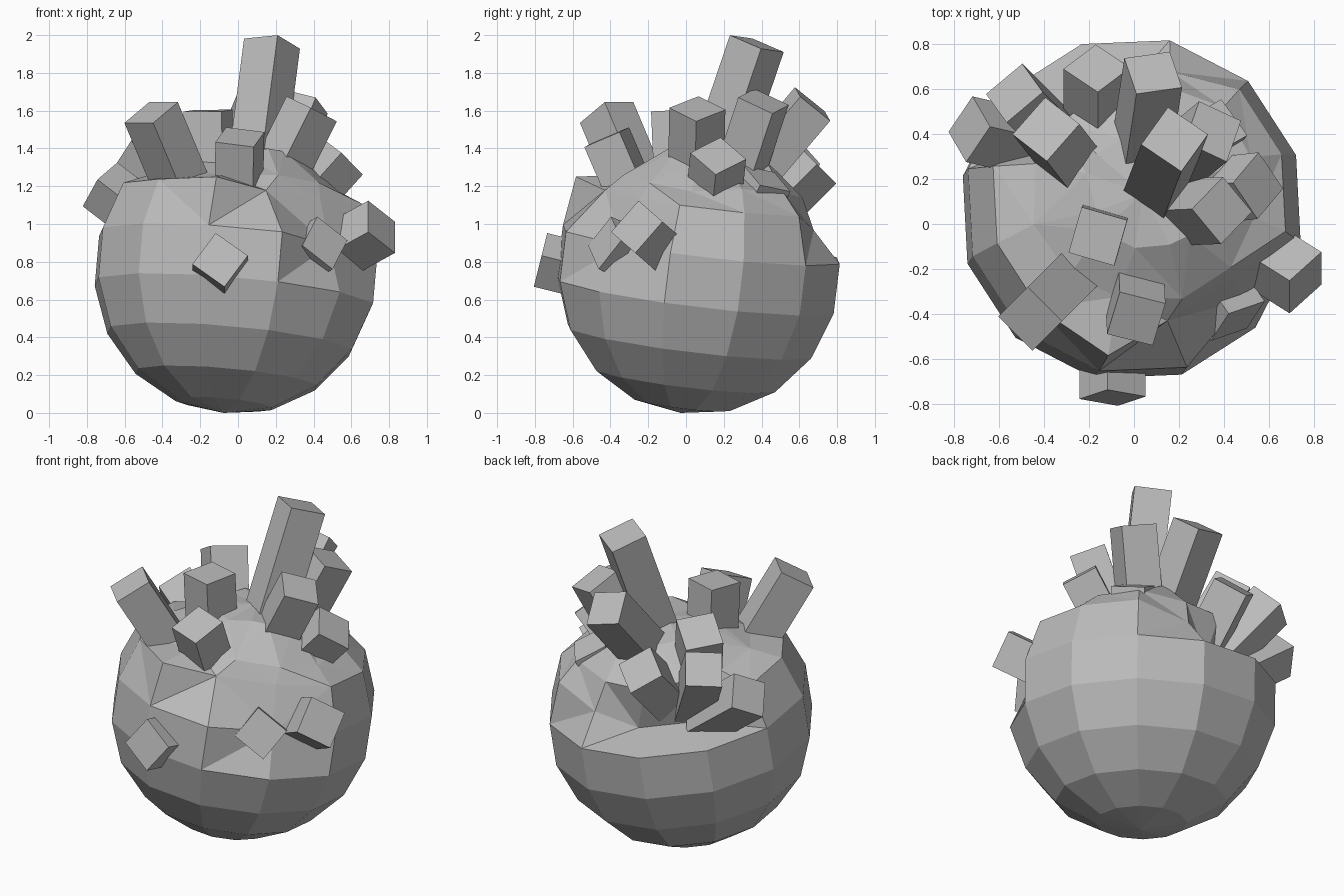
import bpy, bmesh, math, random
from mathutils import Vector, Matrix

if "Cube" in bpy.data.objects:
    bpy.data.objects.remove(bpy.data.objects["Cube"], do_unlink=True)

random.seed(4)
CORE = Vector((-0.01, 0.065, 0.72))

stone = bpy.data.materials.new("stone_grey")
stone.use_nodes = True
grey = (0.5, 0.5, 0.5, 1)
stone.diffuse_color = grey
stone.node_tree.nodes["Principled BSDF"].inputs["Base Color"].default_value = grey

# Dents and bulges on the flanks: direction, reach as a cosine, shift
DENTS = [
    ((-0.47, 0.73, 0.5), 0.94, (0.12, -0.18, -0.2)),    # ledge at the back right
    ((0.18, 0.85, 0.5), 0.98, (0, -0.08, -0.08)),       # sunken back shoulder
    ((0.6, -0.65, 0.42), 0.89, (-0.08, 0.09, -0.02)),   # hollow at the front left
    ((-0.18, -0.85, 0.5), 0.98, (0, -0.05, 0.02)),      # ridge at the front
]


def finish(bm, name):
    """Turn a bmesh into a flat shaded grey object."""
    bmesh.ops.recalc_face_normals(bm, faces=bm.faces[:])
    mesh = bpy.data.meshes.new(name)
    bm.to_mesh(mesh)
    bm.free()
    mesh.materials.append(stone)
    obj = bpy.data.objects.new(name, mesh)
    bpy.context.collection.objects.link(obj)
    return obj


def make_boulder():
    """Tilted low-poly ball with a flattened, dented crown."""
    bm = bmesh.new()
    bmesh.ops.create_uvsphere(bm, u_segments=12, v_segments=9, radius=1)
    tilt = Matrix.Rotation(math.radians(-7), 3, "X") @ Matrix.Rotation(math.radians(5), 3, "Y")
    turn = Matrix.Rotation(math.radians(18), 3, "Z")
    for v in bm.verts:
        n = turn @ v.co
        p = tilt @ n * 0.768
        if n.z > 0.65:
            # crown: press the upper rings down and roughen them
            p.z -= 0.12
            p += Vector([random.uniform(-0.03, 0.03) for _ in range(3)])
        elif n.z > 0.1:
            for direction, reach, shift in DENTS:
                if n.dot(Vector(direction).normalized()) > reach:
                    p += Vector(shift)
        v.co = p + CORE
    crown = [f for f in bm.faces if f.calc_center_median().z > 0.75]
    bmesh.ops.triangulate(bm, faces=crown)
    lowest = min(v.co.z for v in bm.verts)
    bmesh.ops.translate(bm, verts=bm.verts[:], vec=(0, 0, -lowest))
    finish(bm, "boulder")


def make_block(name, tip, axis, heading, width=0.21):
    """Square block whose outer face is centred on tip; its root is buried in the boulder."""
    tip, axis = Vector(tip), Vector(axis)
    c, s = math.cos(math.radians(heading)), math.sin(math.radians(heading))
    side = Vector((c, s, -(c * axis.x + s * axis.y) / axis.z)).normalized()
    axis.normalize()
    other = axis.cross(side)
    length = max((tip - CORE).length - 0.45, 0.3)
    bm = bmesh.new()
    bmesh.ops.create_cube(bm, size=1)
    for v in bm.verts:
        v.co = (tip + side * v.co.x * width + other * v.co.y * width
                + axis * (v.co.z - 0.5) * length)
    finish(bm, name)


make_boulder()

# Blocks sprouting from the crown: tip centre, direction, heading of one edge
make_block("tallest_block", (0.18, 0.375, 1.955), (0.13, 0.34, 1), -34, 0.215)
make_block("front_right_block", (-0.46, -0.42, 1.59), (-0.42, -0.42, 1), 135, 0.215)
make_block("front_middle_block", (0.01, -0.42, 1.46), (0.02, -0.43, 1), -14)
make_block("centre_block", (-0.16, -0.055, 1.6), (-0.02, -0.04, 1), -16)
make_block("back_middle_block", (0.085, 0.67, 1.635), (0.13, 0.85, 1), 8)
make_block("back_block", (-0.165, 0.69, 1.32), (0, 1, 1), 37)
make_block("inner_right_block", (-0.39, 0.42, 1.52), (-0.35, 0.45, 1), -38, 0.22)
make_block("back_right_block", (-0.53, 0.58, 1.38), (-0.65, 0.65, 1), 40)
make_block("far_right_block", (-0.73, 0.42, 1.21), (-1.3, 0.3, 1), 56)
make_block("inner_left_block", (0.35, 0.41, 1.65), (0.4, 0.33, 1), -25)
make_block("left_block", (0.39, 0.06, 1.61), (0.5, 0.02, 1), 46)
make_block("outer_left_block", (0.55, 0.17, 1.36), (0.9, 0.1, 1), 50)
make_block("back_left_stub", (0.37, 0.43, 1.24), (0.4, 0.5, 1), 30, 0.2)

# Blocks on the flanks
make_block("front_low_block", (-0.095, -0.77, 0.81), (0, -1, 0.25), -10)
make_block("left_low_block", (0.46, -0.43, 0.9), (0.55, -0.8, 0.35), 57)
make_block("left_side_block", (0.76, -0.26, 0.985), (1, -0.63, 0.55), 90, 0.22)
